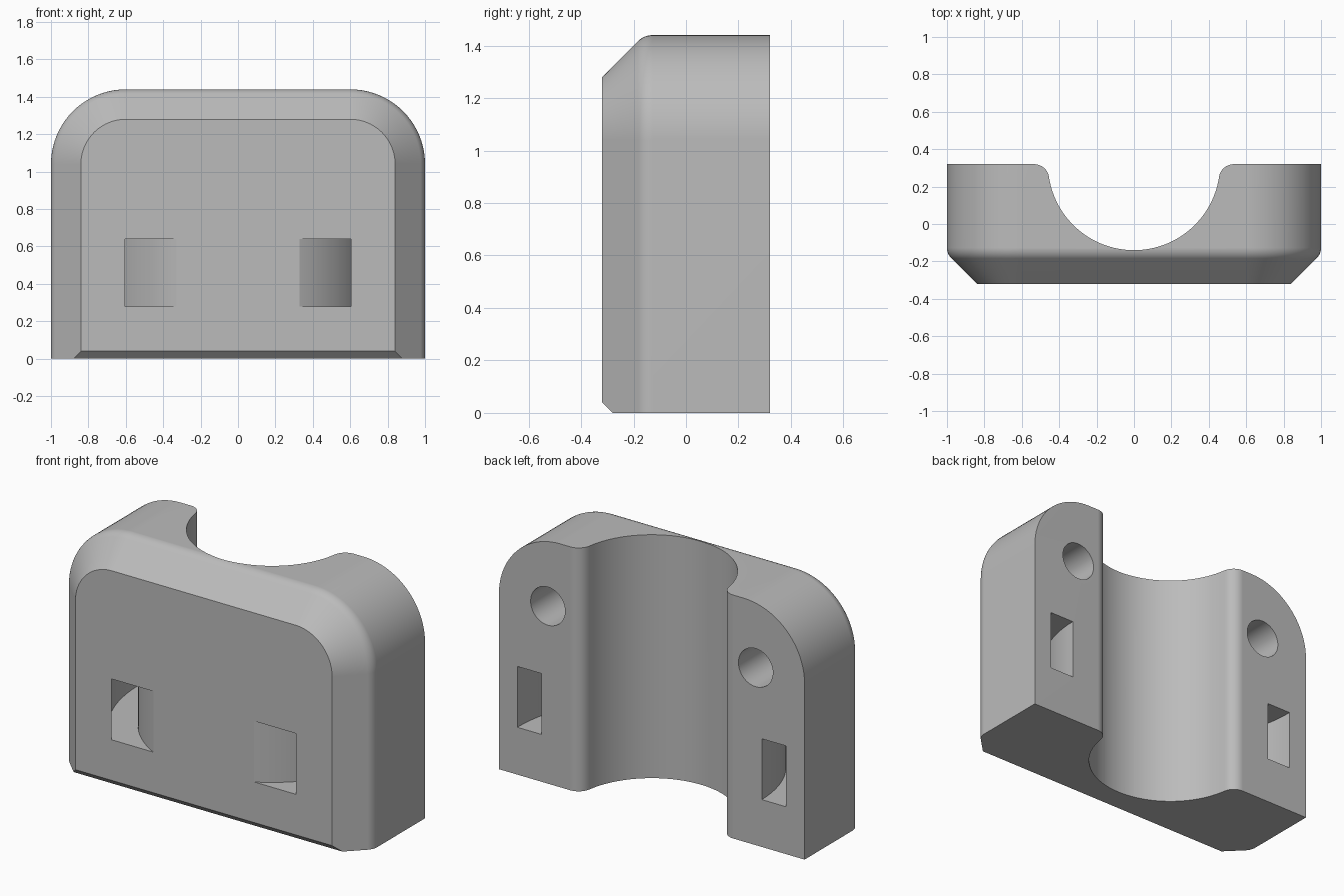
import bpy, bmesh
from math import sin, cos, pi, sqrt, atan2

cube = bpy.data.objects.get("Cube")
if cube:
    bpy.data.objects.remove(cube, do_unlink=True)

grey = bpy.data.materials.new("plain grey")
grey.use_nodes = True
colour = (0.5, 0.5, 0.5, 1)
grey.diffuse_color = colour
grey.node_tree.nodes["Principled BSDF"].inputs["Base Color"].default_value = colour

BACK, FRONT, HEIGHT = 0.32, -0.32, 1.44


def arc(cx, cy, r, a0, a1, n):
    return [(cx + r * cos(a0 + (a1 - a0) * i / n), cy + r * sin(a0 + (a1 - a0) * i / n))
            for i in range(n + 1)]


def loft(name, rings, closed=False):
    """Skin equal-length rings; cap the ends, or join last to first if closed."""
    bm = bmesh.new()
    loops = [[bm.verts.new(p) for p in ring] for ring in rings]
    pairs = list(zip(loops, loops[1:]))
    if closed:
        pairs.append((loops[-1], loops[0]))
    else:
        bm.faces.new(loops[0])
        bm.faces.new(loops[-1])
    for a, b in pairs:
        for i in range(len(a)):
            j = (i + 1) % len(a)
            bm.faces.new((a[i], a[j], b[j], b[i]))
    bmesh.ops.recalc_face_normals(bm, faces=bm.faces)
    mesh = bpy.data.meshes.new(name)
    bm.to_mesh(mesh)
    bm.free()
    mesh.materials.append(grey)
    obj = bpy.data.objects.new(name, mesh)
    bpy.context.collection.objects.link(obj)
    return obj


def outline(y, inset, floor):
    """Arch-topped cross-section, shrunk by inset on the sides and top."""
    right = [(1 - inset, floor)] + arc(0.6, HEIGHT - 0.4, 0.4 - inset, 0, pi / 2, 20)
    pts = right + [(-x, z) for x, z in reversed(right)]
    return [(x, y, z) for x, z in pts]


# Block: flat front, wide chamfer, softened shoulder, straight sides
r = 0.08
rings = [outline(FRONT, 0.16, 0.04), outline(-0.28, 0.12, 0)]
for i in range(6, -1, -1):
    a = pi / 4 * i / 6
    rings.append(outline(-0.127 - r * sin(a), r - r * cos(a), 0))
rings.append(outline(BACK, 0, 0))
block = loft("clamp_block", rings)

# Pipe groove with rounded lips
R, lip = 0.46, 0.08
lip_x = sqrt((R + lip) ** 2 - lip ** 2)
tilt = atan2(lip, lip_x)
half = [(lip_x, 0.5)] + arc(lip_x, BACK - lip, lip, pi / 2, pi - tilt, 8)
bowl = arc(0, BACK, R, -tilt, tilt - pi, 48)[1:-1]
profile = half + bowl + [(-x, y) for x, y in reversed(half)]
groove = loft("groove_cutter", [[(x, y, z) for x, y in profile] for z in (-0.2, 1.7)])

# Curved strap channel: a rectangular ring around the pipe axis
section = [(0.72, 0.28), (0.88, 0.28), (0.88, 0.64), (0.72, 0.64)]
turns = [2 * pi * i / 96 for i in range(96)]
channel = loft("strap_channel_cutter",
               [[(q * cos(t), BACK + q * sin(t), z) for q, z in section] for t in turns],
               closed=True)

# Blind screw holes in the back
cutters = [groove, channel]
for side in (-1, 1):
    circle = arc(side * 0.68, 1.05, 0.113, 0, 2 * pi, 40)[:-1]
    cutters.append(loft("screw_hole_cutter", [[(x, y, z) for x, z in circle]
                                              for y in (BACK - 0.4, BACK + 0.1)]))

# Cut everything out of the block
bpy.context.view_layer.objects.active = block
block.select_set(True)
for cutter in cutters:
    mod = block.modifiers.new("cut", "BOOLEAN")
    mod.operation, mod.solver, mod.object = "DIFFERENCE", "EXACT", cutter
    bpy.ops.object.modifier_apply(modifier=mod.name)
    bpy.data.objects.remove(cutter, do_unlink=True)

bpy.ops.object.shade_smooth_by_angle(angle=0.44)
normals = block.modifiers.new("flat_face_normals", "WEIGHTED_NORMAL")
normals.keep_sharp = True
